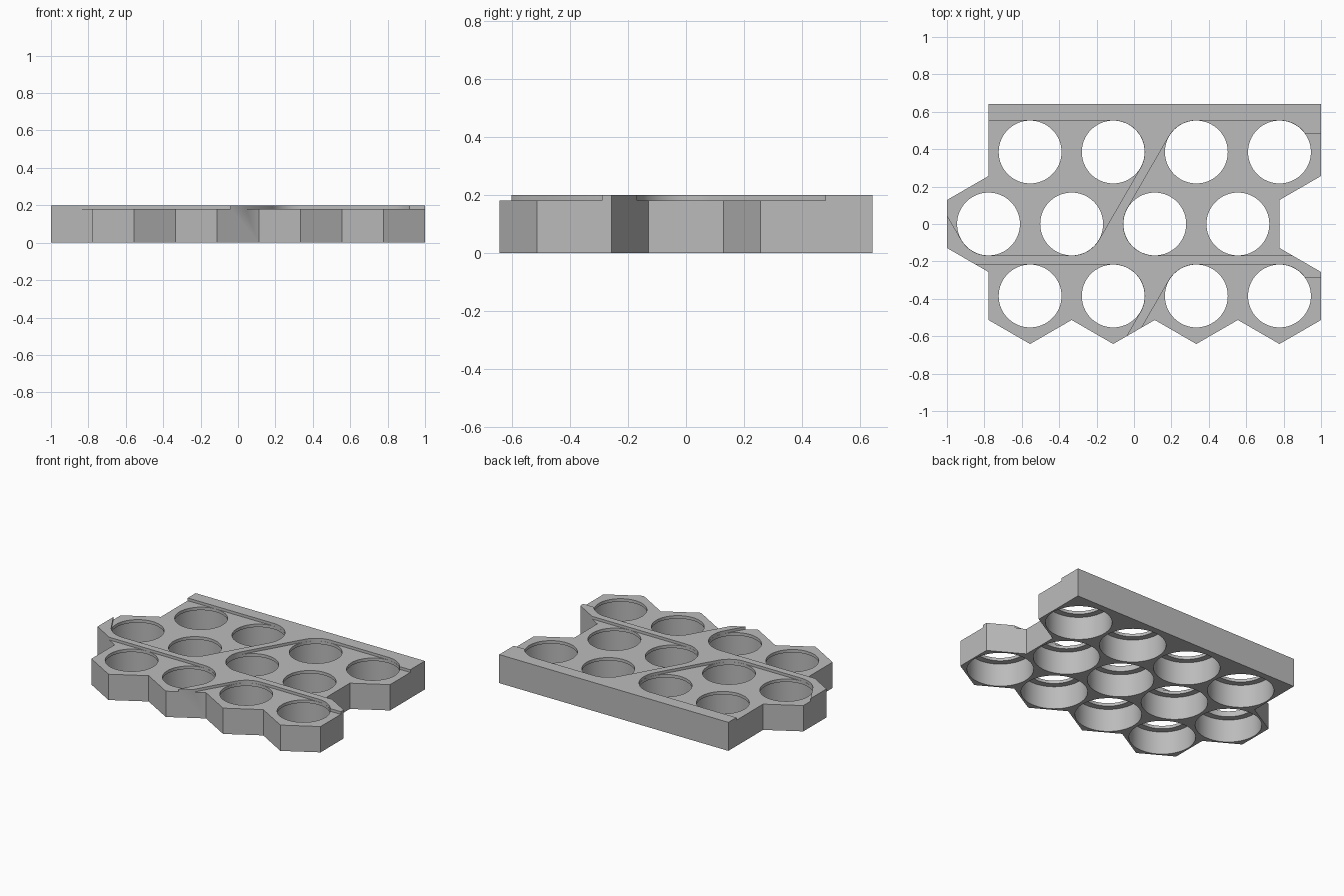
import bpy, bmesh, math

if "Cube" in bpy.data.objects:
    bpy.data.objects.remove(bpy.data.objects["Cube"])

PITCH = 2 / 4.5               # cell spacing
R = PITCH / math.sqrt(3)      # hexagon corner radius
ROW = 1.5 * R                 # row spacing
HEIGHT, FLOOR, LEDGE = 0.2, 0.181, 0.16
LIP, BORE = 0.168, 0.21       # hole radii above and below the ledge
TAB = 0.095                   # half width of the strip outlet

outer = [-1 + PITCH * (i + 1) for i in range(4)]
middle = [-1 + PITCH * (i + 0.5) for i in range(4)]
cells = [(x, y) for y in (-ROW, ROW) for x in outer] + [(x, 0) for x in middle]


def prism(bm, points, z0, z1):
    """Extrude a closed outline between two heights."""
    face = bm.faces.new([bm.verts.new((x, y, z0)) for x, y in points])
    top = bmesh.ops.extrude_face_region(bm, geom=[face])["geom"]
    verts = [v for v in top if isinstance(v, bmesh.types.BMVert)]
    bmesh.ops.translate(bm, verts=verts, vec=(0, 0, z1 - z0))


def make_object(name, bm):
    bmesh.ops.recalc_face_normals(bm, faces=bm.faces)
    mesh = bpy.data.meshes.new(name)
    bm.to_mesh(mesh)
    bm.free()
    obj = bpy.data.objects.new(name, mesh)
    bpy.context.collection.objects.link(obj)
    return obj


def arc(x, y, start, end, r=LIP + 0.0008, steps=16):
    angles = [math.radians(start + (end - start) * i / steps) for i in range(steps + 1)]
    return [(x + r * math.cos(a), y + r * math.sin(a)) for a in angles]


def slide(point, angle, distance):
    a = math.radians(angle)
    return (point[0] + distance * math.cos(a), point[1] + distance * math.sin(a))


# Honeycomb body outline with a straight back wall
outline = []
for x in outer:
    outline += [(x - PITCH / 2, -ROW - R / 2), (x, -ROW - R)]
inset = 1 - PITCH / 2
outline += [(1, -ROW - R / 2), (1, -R), (inset, -R / 2), (inset, R / 2), (1, R),
            (1, ROW + R), (-inset, ROW + R), (-inset, R), (-1, R / 2),
            (-1, -R / 2), (-inset, -R)]
bm = bmesh.new()
prism(bm, outline, 0, HEIGHT)
holder = make_object("cell_holder", bm)

# Stepped cell holes: wide bore below, retaining lip above
bm = bmesh.new()
for x, y in cells:
    rings = []
    for r, z in ((BORE, -0.1), (BORE, LEDGE), (LIP, LEDGE), (LIP, 0.3)):
        rings.append([bm.verts.new((px, py, z)) for px, py in arc(x, y, 0, 360, r, 64)[:-1]])
    for low, high in zip(rings, rings[1:]):
        for i in range(64):
            j = (i + 1) % 64
            bm.faces.new((low[i], low[j], high[j], high[i]))
    bm.faces.new(rings[0][::-1])
    bm.faces.new(rings[-1])
holes = make_object("hole_cutter", bm)

# Shallow strip recesses, rounded around the end holes, leaving thin ribs
bend = math.degrees(math.asin(TAB / LIP))
far = 1.2
back_left = arc(outer[1], ROW, -30, 90) + [(-far, ROW + LIP)]
corner = arc(middle[0], 0, 210, 270)
back_left += [slide(corner[0], 120, 0.3)] + corner + arc(middle[1], 0, 270, 330)

back_right = (arc(outer[3], ROW, bend, 90) + arc(outer[2], ROW, 90, 150)
              + arc(middle[2], 0, 150, 270) + [(far, -LIP), (far, ROW + TAB)])

front_left = arc(outer[1], -ROW, -30, 90) + [(-far, LIP - ROW), (-far, -0.8)]
front_left.append(slide(front_left[0], 240, 0.4))

front_right = arc(outer[3], -ROW, bend, 90) + arc(outer[2], -ROW, 90, 150)
front_right += [slide(front_right[-1], 240, 0.6), (far, -0.82), (far, TAB - ROW)]

bm = bmesh.new()
for shape in (back_left, back_right, front_left, front_right):
    prism(bm, shape, FLOOR, 0.4)
recesses = make_object("recess_cutter", bm)

# Cut the body, then remove the cutters
for cutter in (recesses, holes):
    cutter.hide_render = True
    mod = holder.modifiers.new(cutter.name, "BOOLEAN")
    mod.operation, mod.solver, mod.object = "DIFFERENCE", "EXACT", cutter
graph = bpy.context.evaluated_depsgraph_get()
cut_mesh = bpy.data.meshes.new_from_object(holder.evaluated_get(graph))
holder.modifiers.clear()
holder.data = cut_mesh
for cutter in (recesses, holes):
    bpy.data.objects.remove(cutter)

# Plain grey plastic
grey = bpy.data.materials.new("grey_plastic")
grey.use_nodes = True
colour = (0.5, 0.5, 0.5, 1)
grey.diffuse_color = colour
grey.node_tree.nodes["Principled BSDF"].inputs["Base Color"].default_value = colour
holder.data.materials.clear()
holder.data.materials.append(grey)

bpy.ops.object.select_all(action="DESELECT")
holder.select_set(True)
bpy.context.view_layer.objects.active = holder
bpy.ops.object.shade_smooth_by_angle(angle=math.radians(30))
